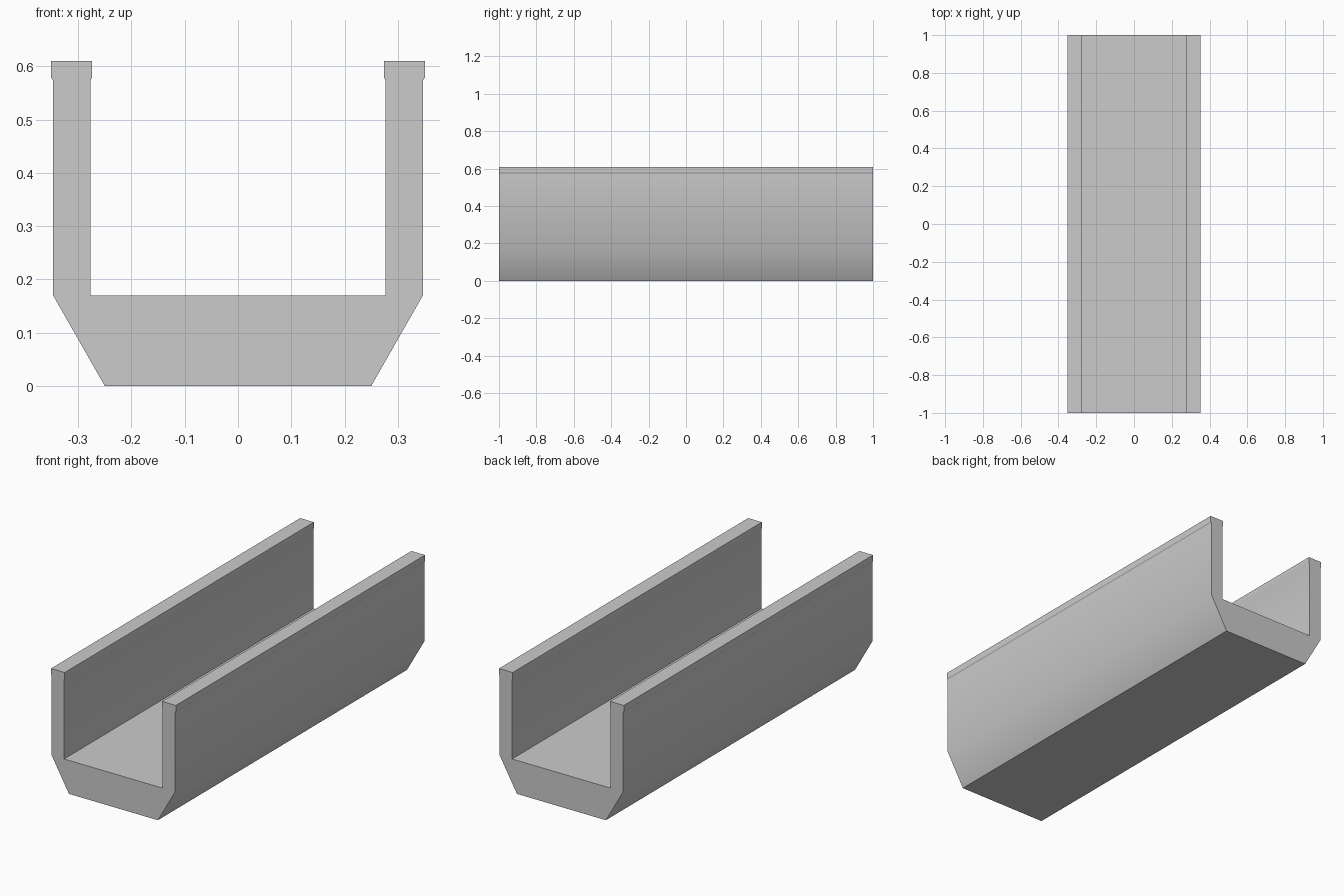
import bpy, bmesh, math

if "Cube" in bpy.data.objects:
    bpy.data.objects.remove(bpy.data.objects["Cube"])

# Right half of the trough cross-section (x, z), from outer bottom to inner floor
half = [(0.25, 0.0), (0.347, 0.17), (0.347, 0.573), (0.351, 0.579), (0.351, 0.61),
        (0.274, 0.61), (0.274, 0.579), (0.277, 0.573), (0.277, 0.17)]
profile = half + [(-x, z) for x, z in reversed(half)]

# Channel: cross-section swept along y
bm = bmesh.new()
face = bm.faces.new([bm.verts.new((x, -1, z)) for x, z in profile])
swept = bmesh.ops.extrude_face_region(bm, geom=[face], use_keep_orig=True)
moved = [g for g in swept["geom"] if isinstance(g, bmesh.types.BMVert)]
bmesh.ops.translate(bm, verts=moved, vec=(0, 2, 0))
bmesh.ops.recalc_face_normals(bm, faces=bm.faces)
mesh = bpy.data.meshes.new("channel")
bm.to_mesh(mesh)
bm.free()
channel = bpy.data.objects.new("channel", mesh)
bpy.context.collection.objects.link(channel)

# Soft shading from the sloped lower side into the wall
bpy.context.view_layer.objects.active = channel
channel.select_set(True)
bpy.ops.object.shade_smooth_by_angle(angle=math.radians(31))
